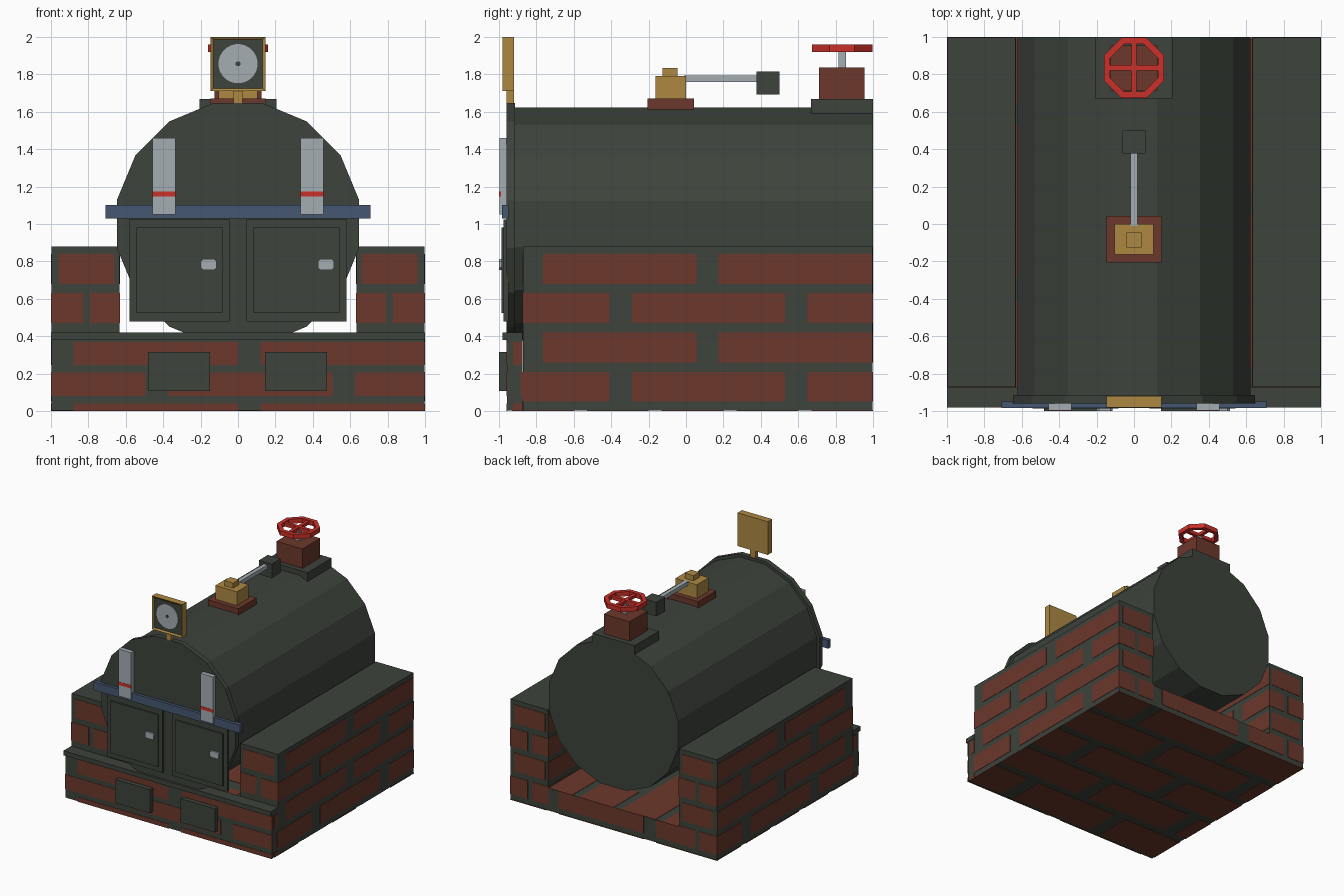
import bpy, bmesh, math
from mathutils import Matrix, Vector

cube = bpy.data.objects.get("Cube")
if cube:
    bpy.data.objects.remove(cube, do_unlink=True)


def material(name, r, g, b):
    m = bpy.data.materials.new(name)
    m.use_nodes = True
    col = (r, g, b, 1)
    m.diffuse_color = col
    bsdf = m.node_tree.nodes["Principled BSDF"]
    bsdf.inputs["Base Color"].default_value = col
    bsdf.inputs["Roughness"].default_value = 0.8
    return m


IRON = material("dark green iron", 0.047, 0.056, 0.045)
BRICK = material("brick red", 0.15, 0.04, 0.025)
BRASS = material("brass", 0.42, 0.25, 0.055)
STEEL = material("light steel", 0.37, 0.42, 0.45)
RED = material("bright red", 0.6, 0.03, 0.022)
BLUE = material("slate blue", 0.06, 0.095, 0.165)


def finish(name, bm, *mats):
    bmesh.ops.recalc_face_normals(bm, faces=bm.faces)
    me = bpy.data.meshes.new(name)
    bm.to_mesh(me)
    bm.free()
    for m in mats:
        me.materials.append(m)
    ob = bpy.data.objects.new(name, me)
    bpy.context.collection.objects.link(ob)
    return ob


def add_box(bm, lo, hi):
    lo, hi = Vector(lo), Vector(hi)
    mat = Matrix.Translation((lo + hi) / 2) @ Matrix.Diagonal((*(hi - lo), 1))
    return bmesh.ops.create_cube(bm, size=1, matrix=mat)["verts"]


def box(name, mat, x, y, z):
    bm = bmesh.new()
    add_box(bm, (x[0], y[0], z[0]), (x[1], y[1], z[1]))
    return finish(name, bm, mat)


def drum(name, mat, radius, y0, y1, cx, cz, sides):
    """Prism along y with a flat side on top."""
    bm = bmesh.new()
    turn = Matrix.Rotation(math.pi / 2, 4, 'X') @ Matrix.Rotation(math.pi / sides, 4, 'Z')
    bmesh.ops.create_cone(bm, cap_ends=True, segments=sides, radius1=radius, radius2=radius,
                          depth=y1 - y0, matrix=Matrix.Translation((cx, (y0 + y1) / 2, cz)) @ turn)
    return finish(name, bm, mat)


SKIN = 0.003


def bricks(name, normal, side, pos, u, v, ur, vr, period, length, starts, row0, pitch, height):
    """Running-bond brick plates on the plane axis[normal] = pos, clipped to ur and vr."""
    bm = bmesh.new()
    row = 0
    while row0 + row * pitch < vr[1]:
        v0 = max(row0 + row * pitch, vr[0])
        v1 = min(row0 + row * pitch + height, vr[1])
        first = starts[row % 2]
        for k in range(-8, 9):
            u0, u1 = max(first + k * period, ur[0]), min(first + k * period + length, ur[1])
            if u1 - u0 > 0.01 and v1 - v0 > 0.01:
                lo, hi = [0] * 3, [0] * 3
                lo[u], hi[u], lo[v], hi[v] = u0, u1, v0, v1
                lo[normal], hi[normal] = sorted((pos - side * 2 * SKIN, pos))
                add_box(bm, lo, hi)
        row += 1
    finish(name, bm, BRICK)


# Masonry cores in mortar colour
box("brick_floor", IRON, (-0.65, 0.65), (-0.875, 1 - SKIN), (SKIN, 0.2 - SKIN))
box("front_wall", IRON, (SKIN - 1, 1 - SKIN), (SKIN - 0.96, -0.875), (SKIN, 0.38))
box("front_ledge", IRON, (-1, 1), (-0.98, -0.875), (0.38, 0.42))
LONG = (0.94, 0.82, (-0.29, 0.175), 0.05, 0.21, 0.16)
SHORT = (0.34, 0.30, (0.83, 0.66), 0.05, 0.21, 0.16)
for s, label in ((1, "left"), (-1, "right")):
    xs = sorted((s * (0.63 + SKIN), s * (1 - SKIN)))
    box(label + "_wall", IRON, xs, (SKIN - 0.875, 1 - SKIN), (SKIN, 0.88))
    # Brick courses on the wall's four faces
    bricks(label + "_outer_bricks", 0, s, s, 1, 2, (-0.875, 1), (0, 0.88), *LONG)
    bricks(label + "_inner_bricks", 0, -s, s * 0.63, 1, 2, (-0.875, 1), (0.2, 0.88), *LONG)
    mirrored = SHORT if s > 0 else SHORT[:2] + ((-1.13, -0.96),) + SHORT[3:]
    span = sorted((s * 0.63, s))
    bricks(label + "_end_bricks", 1, 1, 1, 0, 2, span, (0, 0.88), *mirrored)
    bricks(label + "_front_bricks", 1, -1, -0.875, 0, 2, span, (0.42, 0.88), *mirrored)
    bricks(label + "_corner_bricks", 0, s, s, 1, 2, (-0.925, -0.875), (0, 0.375),
           1, 0.3, (-1, -0.885), -0.085, 0.165, 0.125)
bricks("front_bricks", 1, -1, -0.96, 0, 2, (-1, 1), (0, 0.38),
       1, 0.88, (0.12, -0.375), -0.085, 0.165, 0.125)
bricks("rear_floor_bricks", 1, 1, 1, 0, 2, (-0.63, 0.63), (0, 0.2), *LONG)
bricks("floor_bricks", 2, 1, 0.2, 1, 0, (-0.875, 1), (-0.63, 0.63),
       0.94, 0.82, (-0.29, 0.175), -0.8, 0.4, 0.33)
bricks("underside_bricks", 2, -1, 0, 0, 1, (-1, 1), (-0.96, 1),
       0.94, 0.82, (-0.29, 0.175), -0.93, 0.4, 0.33)

# Boiler drum and front plate
drum("boiler_drum", IRON, 0.635, -0.92, 1, 0, 1, 16)
drum("boiler_front_plate", IRON, 0.66, -0.96, -0.915, 0, 1, 16)

# Fire doors, ash doors, water glasses
for s, label in ((1, "left"), (-1, "right")):
    box(label + "_fire_door", IRON, sorted((s * 0.045, s * 0.58)), (-0.975, -0.95), (0.48, 1.025))
    box(label + "_door_panel", IRON, sorted((s * 0.083, s * 0.542)), (-0.987, -0.97), (0.525, 0.98))
    hx = 0.47 if s > 0 else -0.157
    bm = bmesh.new()
    add_box(bm, (hx - 0.043, -1, 0.755), (hx + 0.043, -0.98, 0.812))
    bmesh.ops.bevel(bm, geom=[e for e in bm.edges if abs(e.verts[0].co.y - e.verts[1].co.y) > 0.01],
                    offset=0.012, segments=1, affect='EDGES')
    finish(label + "_door_handle", bm, STEEL)
    ax = 0.31 if s > 0 else -0.315
    box(label + "_ash_door", IRON, (ax - 0.166, ax + 0.166), (-1, -0.95), (0.108, 0.315))
    gx = s * 0.396
    box(label + "_water_glass", STEEL, (gx - 0.061, gx + 0.061), (-0.998, -0.955), (1.05, 1.46))
    box(label + "_level_mark", RED, (gx - 0.062, gx + 0.062), (-1, -0.99), (1.148, 1.175))
box("cross_bar", BLUE, (-0.708, 0.708), (-0.985, -0.95), (1.03, 1.102))

# Pressure gauge: brass frame with a recessed dark face
bm = bmesh.new()
add_box(bm, (-0.146, -0.98, 1.71), (0.146, -0.92, 2))
bm.faces.ensure_lookup_table()
front = min(bm.faces, key=lambda f: f.calc_center_median().y)
bmesh.ops.inset_region(bm, faces=[front], thickness=0.02)
bmesh.ops.translate(bm, verts=front.verts, vec=(0, 0.01, 0))
front.material_index = 1
finish("gauge_frame", bm, BRASS, IRON)
drum("gauge_dial", STEEL, 0.105, -0.976, -0.965, 0, 1.857, 24)
drum("gauge_hub", IRON, 0.014, -0.98, -0.97, 0, 1.857, 8)
box("gauge_stem", BRASS, (-0.025, 0.025), (-0.96, -0.92), (1.62, 1.72))

# Safety valve with weighted lever
box("valve_plinth", BRICK, (-0.147, 0.147), (-0.205, 0.043), (1.6, 1.67))
box("valve_body", BRASS, (-0.105, 0.103), (-0.163, 0), (1.66, 1.79))
box("valve_cap", BRASS, (-0.041, 0.041), (-0.125, -0.045), (1.78, 1.835))
box("valve_lever", STEEL, (-0.018, 0.018), (-0.01, 0.39), (1.76, 1.795))
box("valve_weight", IRON, (-0.062, 0.062), (0.378, 0.5), (1.692, 1.815))

# Steam stop valve and handwheel
box("stop_valve_pad", IRON, (-0.205, 0.205), (0.668, 1), (1.59, 1.667))
box("stop_valve_body", BRICK, (-0.125, 0.125), (0.71, 0.955), (1.66, 1.837))
box("stop_valve_stem", STEEL, (-0.02, 0.02), (0.815, 0.855), (1.83, 1.93))
WY = 0.835
bm = bmesh.new()
rings = []
for r, z in ((0.175, 1.92), (0.175, 1.96), (0.138, 1.96), (0.138, 1.92)):
    rings.append([bm.verts.new((r * math.cos(a), WY + r * math.sin(a), z))
                  for a in (math.pi * (k + 0.5) / 4 for k in range(8))])
for i in range(4):
    a, b = rings[i], rings[(i + 1) % 4]
    for k in range(8):
        n = (k + 1) % 8
        bm.faces.new((a[k], a[n], b[n], b[k]))
add_box(bm, (-0.14, WY - 0.014, 1.925), (0.14, WY + 0.014, 1.955))
add_box(bm, (-0.014, WY - 0.14, 1.926), (0.014, WY + 0.14, 1.954))
finish("handwheel", bm, RED)
